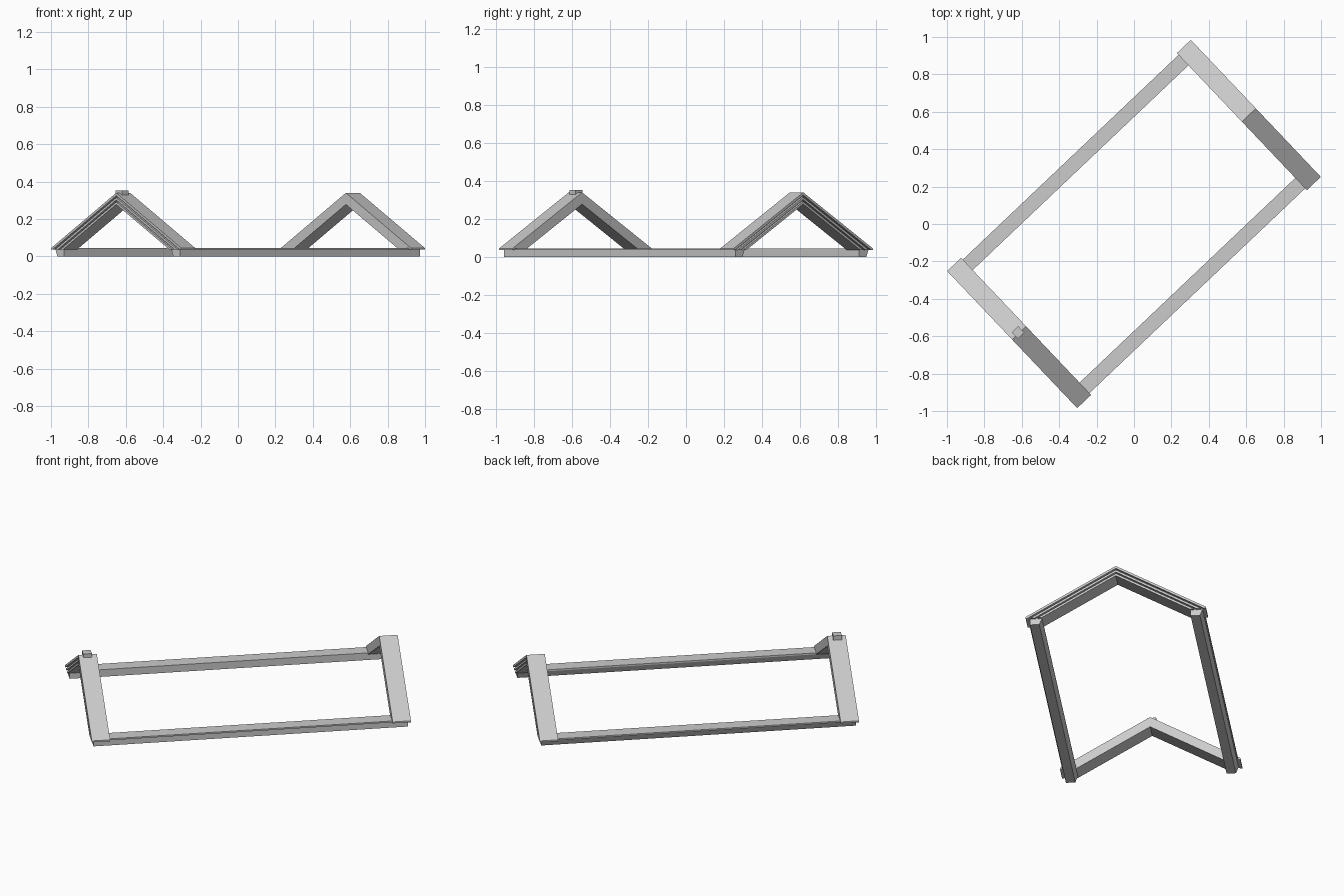
import bpy
from math import radians
from mathutils import Matrix

if "Cube" in bpy.data.objects:
    bpy.data.objects.remove(bpy.data.objects["Cube"])

ROT = Matrix.Rotation(radians(43.5), 4, 'Z')   # whole frame sits diagonally


def prism(name, profile, u0, u1):
    """Extrude a (v, z) profile along the local u axis."""
    n = len(profile)
    verts = [(u, v, z) for u in (u0, u1) for v, z in profile]
    faces = [tuple(range(n))[::-1], tuple(range(n, 2 * n))]
    faces += [(i, (i + 1) % n, n + (i + 1) % n, n + i) for i in range(n)]
    me = bpy.data.meshes.new(name)
    me.from_pydata(verts, [], faces)
    ob = bpy.data.objects.new(name, me)
    bpy.context.collection.objects.link(ob)
    # consistent outward normals
    import bmesh
    bm = bmesh.new()
    bm.from_mesh(me)
    bmesh.ops.recalc_face_normals(bm, faces=bm.faces)
    bm.to_mesh(me)
    bm.free()
    ob.matrix_world = ROT
    return ob


def chevron(f0, f1):
    """Gable profile between two fractions of the beam thickness (0 = top)."""
    apex, slope, thick, half, foot = 0.34, 0.584, 0.062, 0.505, 0.036

    def edge(f):
        top = apex - f * thick
        v = min(half, (top - foot) / slope)
        return top, v, top - slope * v
    (a0, v0, z0), (a1, v1, z1) = edge(f0), edge(f1)
    pts = [(-v0, z0), (0, a0), (v0, z0)]
    if v0 == half and z0 > foot:
        pts.append((v0, foot))
    pts += [(v1, z1), (0, a1), (-v1, z1)]
    if v0 == half and z0 > foot:
        pts.append((-v0, foot))
    return pts


# Gabled end beams: solid core with three fins on the outward face
for side, label in ((-1, "left"), (1, "right")):
    prism(label + "_gable_beam", chevron(0, 1), side * 0.795, side * 0.882)
    for i, (f0, f1) in enumerate(((0, 0.24), (0.4, 0.62), (0.78, 1))):
        prism(f"{label}_gable_fin_{i + 1}", chevron(f0, f1),
              side * 0.882, side * 0.898)

# Ground rails, each with one slanted side and a thin cap
for v, label in ((-0.482, "front"), (0.418, "back")):
    prism(label + "_rail", [(v, 0), (v + 0.052, 0), (v + 0.067, 0.036),
                            (v, 0.036)], -0.885, 0.885)
for s, label in ((-1, "front"), (1, "back")):
    prism(label + "_rail_cap", [(s * 0.415, 0.036), (s * 0.492, 0.036),
                                (s * 0.492, 0.045), (s * 0.415, 0.045)],
          -0.88, 0.88)

# Small block on the left ridge
prism("ridge_block", [(-0.018, 0.325), (0.03, 0.325), (0.03, 0.352),
                      (-0.018, 0.352)], -0.873, -0.825)
